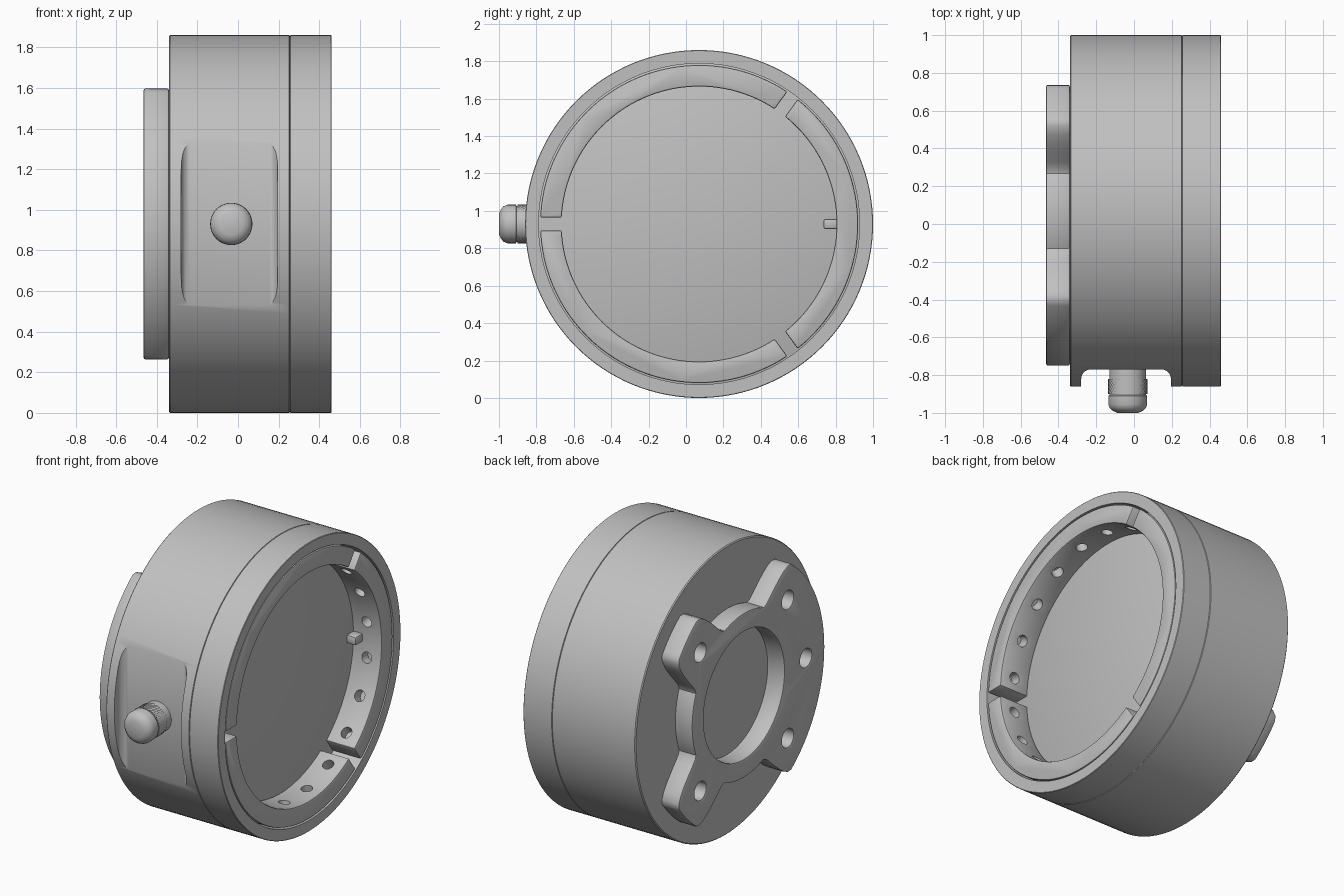
import bpy, bmesh
from math import pi, sin, cos, asin, radians
from mathutils import Matrix, Vector

if "Cube" in bpy.data.objects:
    bpy.data.objects.remove(bpy.data.objects["Cube"])

CY, CZ = 0.07, 0.93            # main axis, running along x
BACK, SEAM, FRONT = -0.34, 0.255, 0.46
R = 0.93
GAPS = [radians(a) for a in (-54, 54, 180, 306)]

steel = bpy.data.materials.new("grey_metal")
steel.use_nodes = True
steel.diffuse_color = (0.53, 0.53, 0.53, 1)
steel.node_tree.nodes["Principled BSDF"].inputs["Base Color"].default_value = (0.53, 0.53, 0.53, 1)

# local z axis -> world x through the centre, or -> world -y for the knob
ALONG_X = Matrix(((0, 0, 1, 0), (1, 0, 0, CY), (0, 1, 0, CZ), (0, 0, 0, 1)))
KNOB_AXIS = Matrix(((1, 0, 0, -0.033), (0, 0, -1, 0), (0, 1, 0, CZ), (0, 0, 0, 1)))


def make(name, bm, matrix=None):
    if matrix:
        bm.transform(matrix)
    bmesh.ops.recalc_face_normals(bm, faces=bm.faces[:])
    mesh = bpy.data.meshes.new(name)
    bm.to_mesh(mesh)
    bm.free()
    mesh.materials.append(steel)
    obj = bpy.data.objects.new(name, mesh)
    bpy.context.collection.objects.link(obj)
    return obj


def lathe(name, profile, matrix, segs=128, closed=False, knurl=0):
    """Revolve (height, radius) points; knurl raises alternate points."""
    bm = bmesh.new()
    rows = []
    for j, (w, r) in enumerate(profile):
        row = []
        for i in range(segs):
            a = 2 * pi * i / segs
            q = r + knurl * ((i + j) % 2)
            row.append(bm.verts.new((q * cos(a), q * sin(a), w)))
        rows.append(row)
    pairs = list(zip(rows, rows[1:]))
    if closed:
        pairs.append((rows[-1], rows[0]))
    else:
        bm.faces.new(rows[0])
        bm.faces.new(rows[-1])
    for a, b in pairs:
        for i in range(segs):
            k = (i + 1) % segs
            bm.faces.new((a[i], a[k], b[k], b[i]))
    return make(name, bm, matrix)


def prism(name, polar, x0, x1):
    """Extrude an outline of (angle, radius) points along the main axis."""
    bm = bmesh.new()
    face = bm.faces.new([bm.verts.new((r * cos(a), r * sin(a), x0)) for a, r in polar])
    ext = bmesh.ops.extrude_face_region(bm, geom=[face])["geom"]
    bmesh.ops.translate(bm, vec=(0, 0, x1 - x0),
                        verts=[v for v in ext if isinstance(v, bmesh.types.BMVert)])
    return make(name, bm, ALONG_X)


def rods(name, specs):
    """Cylinder cutters from (centre, direction, radius, length, sides)."""
    bm = bmesh.new()
    for centre, direction, r, length, sides in specs:
        turn = Vector(direction).to_track_quat('Z', 'Y').to_matrix().to_4x4()
        bmesh.ops.create_cone(bm, cap_ends=True, segments=sides, radius1=r, radius2=r,
                              depth=length, matrix=Matrix.Translation(centre) @ turn)
    return make(name, bm)


def bevel(obj, width):
    m = obj.modifiers.new("bevel", 'BEVEL')
    m.width, m.segments, m.limit_method, m.angle_limit = width, 2, 'ANGLE', radians(40)


def cut(obj, cutter):
    m = obj.modifiers.new("cut", 'BOOLEAN')
    m.operation, m.solver, m.object = 'DIFFERENCE', 'EXACT', cutter
    cutter.hide_render = True


def finish(obj, cutter=None):
    """Bake the modifiers, drop the cutter and smooth the round faces."""
    bpy.context.view_layer.update()
    deps = bpy.context.evaluated_depsgraph_get()
    if obj.modifiers:
        obj.data = bpy.data.meshes.new_from_object(obj.evaluated_get(deps))
        obj.modifiers.clear()
    if cutter:
        bpy.data.objects.remove(cutter)
    bpy.ops.object.select_all(action='DESELECT')
    obj.select_set(True)
    bpy.context.view_layer.objects.active = obj
    bpy.ops.object.shade_smooth_by_angle(angle=radians(30))


def polar_point(x, a, r):
    return (x, CY + r * cos(a), CZ + r * sin(a))


# Main drum with a milled pocket for the knob
c = 0.006
body = lathe("drum_body", [(BACK, R - c), (BACK + c, R), (SEAM - c / 2, R), (SEAM, R - c)], ALONG_X)
bm = bmesh.new()
bmesh.ops.create_cube(bm, size=1, matrix=Matrix.Translation((-0.042, -0.97, CZ))
                      @ Matrix.Diagonal((0.475, 0.4, 1.3, 1)))
upright = [e for e in bm.edges if abs(e.verts[0].co.z - e.verts[1].co.z) > 1]
bmesh.ops.bevel(bm, geom=upright, offset=0.05, segments=6, profile=0.5, affect='EDGES')
pocket = make("pocket_cutter", bm)
cut(body, pocket)
finish(body, pocket)

# Front rim
rim = lathe("front_rim", [(SEAM, R - c), (SEAM + c / 2, R), (FRONT - c / 2, R), (FRONT, R - c / 2),
                          (FRONT, 0.858), (SEAM, 0.858)], ALONG_X, closed=True)
finish(rim)

# Three clamp segments with rows of radial holes
half_gap, r_in, r_out = 0.034, 0.735, 0.85
for name, a0, a1 in zip(("back_segment", "upper_segment", "lower_segment"), GAPS, GAPS[1:]):
    outline = []
    for r, flip in ((r_out, False), (r_in, True)):
        d = asin(half_gap / r)
        n = 48
        arc = [(a0 + d + (a1 - a0 - 2 * d) * i / n, r) for i in range(n + 1)]
        outline += arc[::-1] if flip else arc
    seg = prism(name, outline, SEAM, FRONT)
    bevel(seg, 0.009)
    holes = []
    for k in range(-3, 20):
        a = radians(9 + 18 * k)
        if a0 + 0.1 < a < a1 - 0.1:
            holes.append((polar_point(0.36, a, 0.74), (0, cos(a), sin(a)), 0.035, 0.12, 20))
    drill = rods("segment_drill", holes)
    cut(seg, drill)
    finish(seg, drill)

# Small locating tab on the back segment
bm = bmesh.new()
bmesh.ops.create_cube(bm, size=1, matrix=Matrix.Translation(polar_point(0.29, 0, 0.705))
                      @ Matrix.Diagonal((0.07, 0.08, 0.055, 1)))
tab = make("locating_tab", bm)
bevel(tab, 0.012)
finish(tab)


# Rear mounting flange: two lobes and one wide sector on a ring
def flange_radius(deg):
    d = min(abs(deg - 45), abs(deg - 315), max(abs(deg - 180) - 45, 0))
    t = min(max((d - 9) / 14, 0), 1)
    return 0.82 - 0.29 * t * t * (3 - 2 * t)


flange = prism("rear_flange", [(radians(d), flange_radius(d)) for d in range(0, 360, 2)], -0.465, BACK)
bores = [((-0.4, CY, CZ), (1, 0, 0), 0.41, 0.4, 96)]
bores += [(polar_point(-0.4, radians(d), 0.63), (1, 0, 0), 0.058, 0.4, 28) for d in (45, 135, 180, 225, 315)]
drill = rods("flange_drill", bores)
cut(flange, drill)
bevel(flange, 0.009)
finish(flange, drill)

# Knob with a knurled grip
knob = lathe("knob", [(0.75, 0.097), (0.905, 0.097), (0.91, 0.103), (0.955, 0.103), (0.975, 0.095),
                      (0.99, 0.078), (1.0, 0.055)], KNOB_AXIS, segs=48)
finish(knob)
grip = lathe("knob_grip", [(0.82 + 0.01 * j, 0.098) for j in range(9)], KNOB_AXIS, segs=64, knurl=0.006)
finish(grip)
